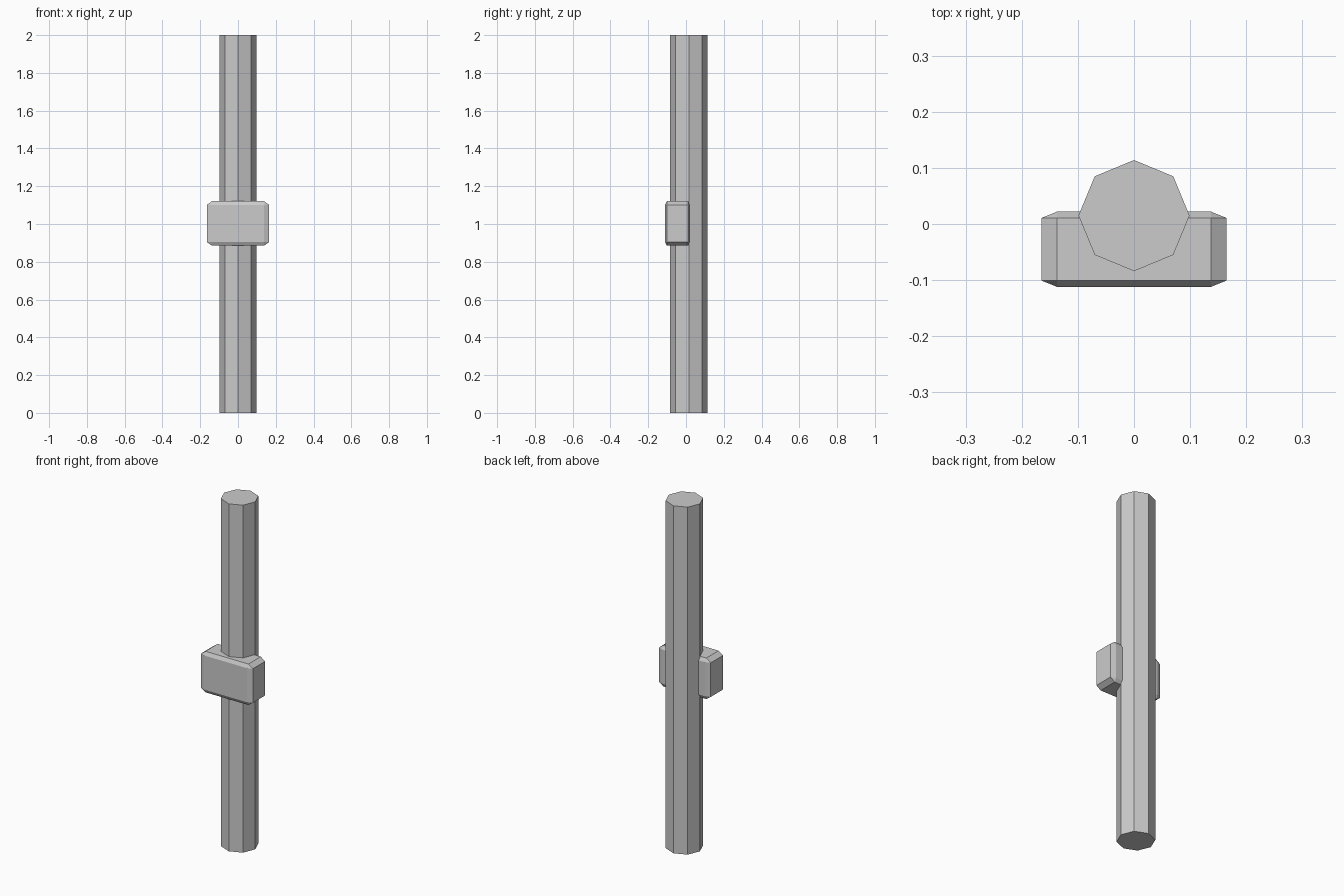
import bpy
import bmesh
from mathutils import Matrix

if "Cube" in bpy.data.objects:
    bpy.data.objects.remove(bpy.data.objects["Cube"])


def add_object(name, bm):
    mesh = bpy.data.meshes.new(name)
    bm.to_mesh(mesh)
    bm.free()
    obj = bpy.data.objects.new(name, mesh)
    bpy.context.collection.objects.link(obj)
    return obj


# Octagonal pole, corners pointing along the axes
bm = bmesh.new()
bmesh.ops.create_cone(bm, cap_ends=True, segments=8, radius1=0.099, radius2=0.099,
                      depth=2, matrix=Matrix.Translation((0, 0.015, 1)))
add_object("pole", bm)

# Bevelled block around the front of the pole; bevel stretches with the block
bm = bmesh.new()
bmesh.ops.create_cube(bm, size=1)
bmesh.ops.bevel(bm, geom=bm.edges[:], offset=0.084, offset_type='OFFSET',
                segments=1, profile=0.5, affect='EDGES')
bmesh.ops.scale(bm, vec=(0.33, 0.134, 0.236), verts=bm.verts)
bmesh.ops.translate(bm, vec=(0, -0.045, 1.003), verts=bm.verts)
add_object("mounting_block", bm)
